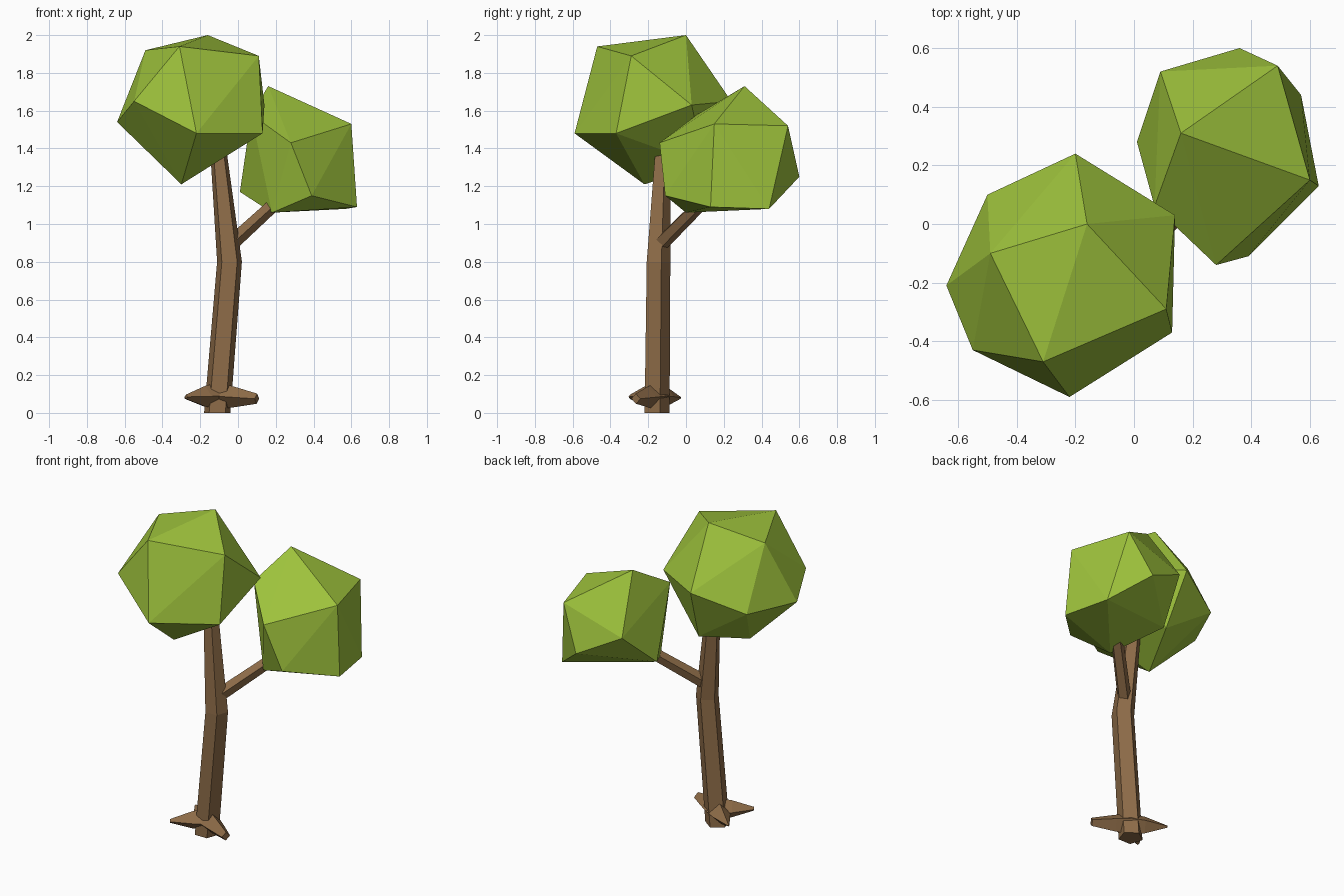
import bpy, bmesh, math
from mathutils import Vector

if "Cube" in bpy.data.objects:
    bpy.data.objects.remove(bpy.data.objects["Cube"])


def material(name, rgb):
    m = bpy.data.materials.new(name)
    m.diffuse_color = (*rgb, 1)
    m.use_nodes = True
    m.node_tree.nodes["Principled BSDF"].inputs["Base Color"].default_value = m.diffuse_color
    return m


bark = material("bark", (0.27, 0.15, 0.065))
leaf = material("leaf", (0.34, 0.54, 0.045))


def finish(name, bm, mat):
    bmesh.ops.recalc_face_normals(bm, faces=bm.faces)
    me = bpy.data.meshes.new(name)
    bm.to_mesh(me)
    bm.free()
    me.materials.append(mat)
    ob = bpy.data.objects.new(name, me)
    bpy.context.collection.objects.link(ob)
    return ob


def limb(name, rings, sides, turn=90.0, level=False):
    """Tapered tube through rings of (x, y, z, radius); level keeps rings flat."""
    bm = bmesh.new()
    axis = Vector(rings[-1][:3]) - Vector(rings[0][:3])
    a, b = Vector((1, 0, 0)), Vector((0, 1, 0))
    if not level:
        a = axis.cross(Vector((0, 0, 1))).normalized()
        b = a.cross(axis).normalized()
    loops = []
    for x, y, z, r in rings:
        angles = [math.radians(turn) + 2 * math.pi * i / sides for i in range(sides)]
        loops.append([bm.verts.new(Vector((x, y, z)) + r * (math.cos(t) * a + math.sin(t) * b))
                      for t in angles])
    for lo, hi in zip(loops, loops[1:]):
        for i in range(sides):
            j = (i + 1) % sides
            bm.faces.new((lo[i], lo[j], hi[j], hi[i]))
    bm.faces.new(loops[0])
    bm.faces.new(loops[-1])
    return finish(name, bm, bark)


def foliage(name, points):
    """Faceted leaf ball: convex hull of a few corner points."""
    bm = bmesh.new()
    for p in points:
        bm.verts.new(p)
    bmesh.ops.convex_hull(bm, input=bm.verts)
    return finish(name, bm, leaf)


# Trunk with a slight bend, five-sided
limb("trunk", [(-0.11, -0.16, 0, 0.073), (-0.045, -0.152, 0.8, 0.069),
               (-0.105, -0.125, 1.4, 0.045)], 5, level=True)

# Side branch carrying the lower leaf ball
limb("branch", [(-0.045, -0.14, 0.89, 0.042), (0.24, 0.12, 1.15, 0.036)], 5)

# Root spurs: tip position, tip radius
for i, (x, y, z, r) in enumerate([(0.10, -0.265, 0.075, 0.027),
                                  (-0.275, -0.295, 0.085, 0.012),
                                  (-0.28, -0.03, 0.08, 0.006)]):
    start = Vector((-0.105, -0.16, 0.09))
    mid = start.lerp(Vector((x, y, z)), 0.4)
    limb(f"root_{i + 1}", [(*start, 0.07), (*mid, 0.055), (x, y, z, r)], 4)

# Leaf balls
foliage("upper_foliage", [
    (-0.16, 0.0, 2.0), (-0.31, -0.47, 1.94), (-0.49, -0.10, 1.92), (0.11, -0.29, 1.89),
    (0.14, 0.03, 1.63), (-0.20, 0.24, 1.65), (0.13, -0.37, 1.48), (-0.22, -0.59, 1.48),
    (-0.55, -0.43, 1.65), (-0.64, -0.21, 1.54), (-0.50, 0.10, 1.54), (-0.16, 0.10, 1.31),
    (-0.30, -0.22, 1.21)])
foliage("lower_foliage", [
    (0.16, 0.31, 1.73), (0.60, 0.15, 1.53), (0.28, -0.14, 1.43), (0.39, -0.11, 1.15),
    (0.63, 0.13, 1.09), (0.49, 0.54, 1.52), (0.36, 0.60, 1.25), (0.57, 0.44, 1.08),
    (0.18, 0.0, 1.06), (0.01, 0.28, 1.17), (0.09, 0.52, 1.39), (0.07, 0.06, 1.58)])
